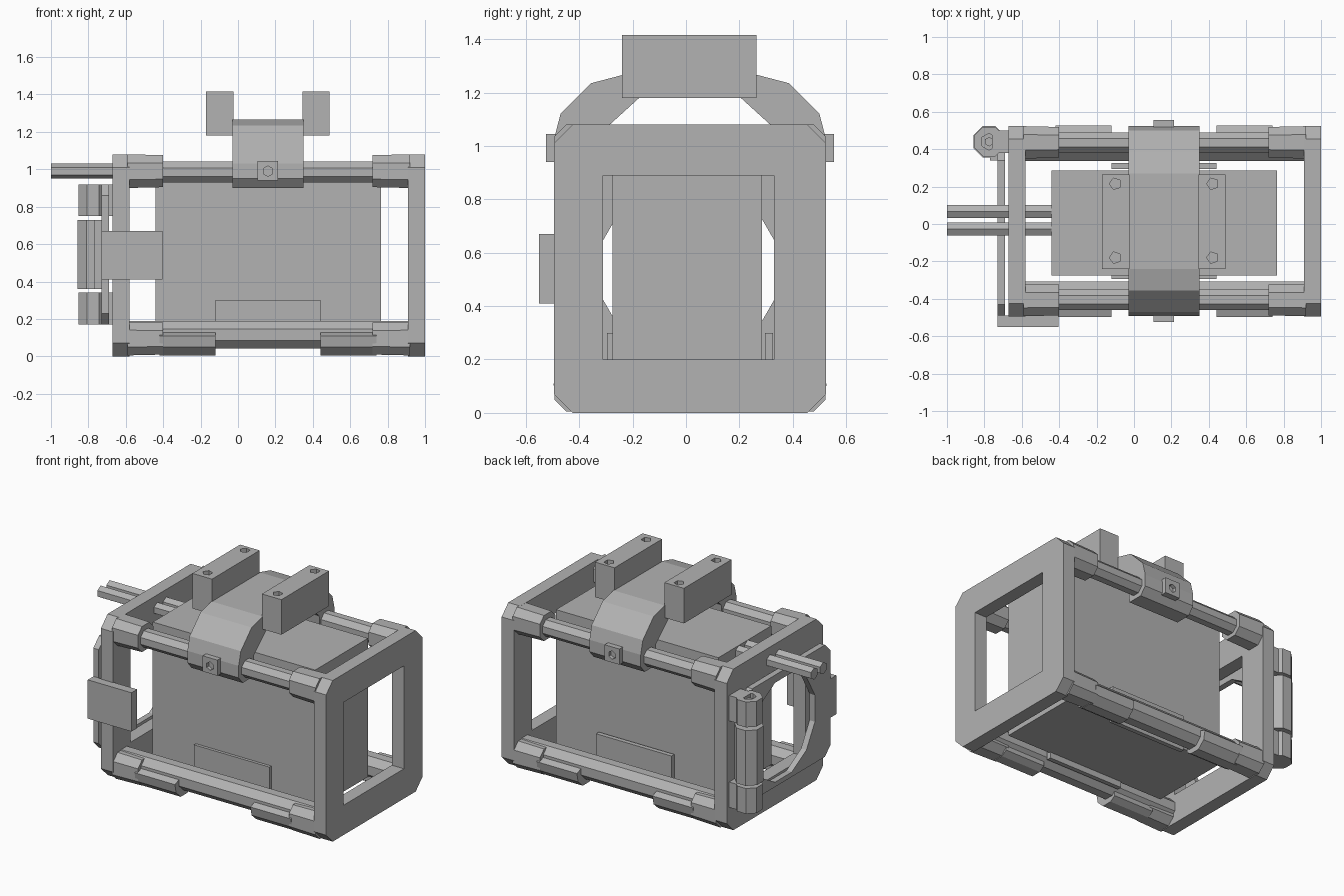
import bpy, bmesh, math
from mathutils import Vector

cube = bpy.data.objects.get("Cube")
if cube:
    bpy.data.objects.remove(cube, do_unlink=True)

grey = bpy.data.materials.new("plain grey")
grey.use_nodes = True
tone = (0.45, 0.45, 0.45, 1)
grey.diffuse_color = tone
grey.node_tree.nodes["Principled BSDF"].inputs["Base Color"].default_value = tone


def prism(name, pts, axis, lo, hi, end_scale=1.0):
    """Extrude a 2D outline along an axis; end_scale shrinks the far end."""
    def place(p, q, d):
        return {"x": (d, p, q), "y": (p, d, q), "z": (p, q, d)}[axis]
    cp = sum(p for p, q in pts) / len(pts)
    cq = sum(q for p, q in pts) / len(pts)
    bm = bmesh.new()
    near = [bm.verts.new(place(p, q, lo)) for p, q in pts]
    far = [bm.verts.new(place(cp + (p - cp) * end_scale, cq + (q - cq) * end_scale, hi))
           for p, q in pts]
    bm.faces.new(near)
    bm.faces.new(far[::-1])
    for i in range(len(pts)):
        j = (i + 1) % len(pts)
        bm.faces.new((near[i], far[i], far[j], near[j]))
    bmesh.ops.recalc_face_normals(bm, faces=bm.faces)
    mesh = bpy.data.meshes.new(name)
    bm.to_mesh(mesh)
    bm.free()
    mesh.materials.append(grey)
    obj = bpy.data.objects.new(name, mesh)
    bpy.context.collection.objects.link(obj)
    return obj


def rect(p0, p1, q0, q1, c=0.0):
    """Rectangle outline with optional chamfered corners."""
    if not c:
        return [(p0, q0), (p1, q0), (p1, q1), (p0, q1)]
    return [(p0 + c, q0), (p1 - c, q0), (p1, q0 + c), (p1, q1 - c),
            (p1 - c, q1), (p0 + c, q1), (p0, q1 - c), (p0, q0 + c)]


def ngon(p, q, r, n):
    return [(p + r * math.cos(math.tau * (i + 0.5) / n),
             q + r * math.sin(math.tau * (i + 0.5) / n)) for i in range(n)]


def box(name, x0, x1, y0, y1, z0, z1):
    return prism(name, rect(x0, x1, y0, y1), "z", z0, z1)


def cut(obj, cutter):
    """Subtract the cutter and remove it."""
    mod = obj.modifiers.new("cut", "BOOLEAN")
    mod.operation = "DIFFERENCE"
    mod.solver = "EXACT"
    mod.object = cutter
    bpy.context.view_layer.objects.active = obj
    bpy.ops.object.modifier_apply(modifier=mod.name)
    bpy.data.objects.remove(cutter, do_unlink=True)


MID = 0.015  # middle of the cage across y

# End frames with square windows
for name, x0, x1 in (("left_end_frame", 0.91, 1.0), ("right_end_frame", -0.67, -0.58)):
    frame = prism(name, rect(-0.495, 0.525, 0, 1.08, 0.07), "x", x0, x1)
    cut(frame, prism("window_cutter", rect(-0.31, 0.33, 0.2, 0.89), "x", x0 - 0.1, x1 + 0.1))

# Main body held in the cage
box("main_body", -0.44, 0.765, -0.275, 0.285, 0.1, 1.03)

for side, label in ((-1, "front"), (1, "back")):
    def ys(a, b):
        return sorted((MID + side * a, MID + side * b))

    # Long rods
    prism(label + "_upper_rod", ngon(MID + side * 0.42, 0.985, 0.06, 8), "x", -0.62, 0.95)
    prism(label + "_lower_rod", ngon(MID + side * 0.395, 0.115, 0.08, 8), "x", -0.62, 0.95)

    # Corner sockets that taper away from the frames
    y0, y1 = ys(0.335, 0.508)
    for end, xa, xb in (("left", 0.92, 0.72), ("right", -0.59, -0.4)):
        prism(f"{label}_{end}_upper_socket", rect(y0, y1, 0.9, 1.08, 0.045), "x", xa, xb, 0.95)
        prism(f"{label}_{end}_lower_socket", rect(y0, y1, 0.005, 0.185, 0.045), "x", xa, xb, 0.95)

    # Open half shells under the lower rods
    shell = [(0.34, 0.03), (0.38, 0.005), (0.45, 0.005), (0.5, 0.05), (0.512, 0.11),
             (0.46, 0.13), (0.4, 0.06), (0.34, 0.06)]
    shell = [(MID + side * y, z) for y, z in shell]
    prism(label + "_left_half_shell", shell, "x", 0.44, 0.74)
    prism(label + "_right_half_shell", shell, "x", -0.42, -0.12)

    # Low retaining plate against the body
    box(label + "_retaining_plate", -0.12, 0.44, *ys(0.28, 0.31), 0.06, 0.3)

    # Clamp bolt block with a pocket
    block = box(label + "_bolt_block", 0.105, 0.215, *ys(0.47, 0.54), 0.94, 1.045)
    cut(block, prism("bolt_cutter", ngon(0.16, 0.99, 0.028, 6), "y", *ys(0.515, 0.6)))

# Saddle strap arched over the body and gripping both upper rods
half = [(0.255, 1.265), (0.37, 1.235), (0.485, 1.12), (0.508, 1.03), (0.508, 0.95),
        (0.465, 0.9), (0.36, 0.9), (0.345, 1.04), (0.3, 1.08), (0.19, 1.18)]
outline = [(MID + y, z) for y, z in half] + [(MID - y, z) for y, z in reversed(half)]
prism("saddle_strap", outline, "x", -0.03, 0.35)

# Top mounting blocks with screw holes
for name, x0, x1 in (("right_mount_block", -0.17, -0.025), ("left_mount_block", 0.345, 0.49)):
    block = box(name, x0, x1, -0.24, 0.265, 1.18, 1.415)
    xc = -0.1 if x0 < 0 else 0.42
    for y in (-0.18, 0.215):
        cut(block, prism("screw_cutter", ngon(xc, y, 0.032, 5), "z", 1.3, 1.5))

# Twin bars sticking out past the right end
for name, y in (("front_side_bar", -0.027), ("back_side_bar", 0.068)):
    prism(name, ngon(y, 0.99, 0.04, 6), "x", -1.0, -0.4)

# Hinged door with a round opening
door = prism("door", rect(-0.49, 0.4, 0.17, 0.92, 0.06), "x", -0.73, -0.69)
cut(door, prism("opening_cutter", ngon(0.01, 0.535, 0.345, 12), "x", -0.8, -0.6))
box("door_latch", -0.73, -0.405, -0.55, -0.49, 0.41, 0.67)

# Hinge knuckles, with lugs joining them to frame and door
for name, z0, z1, r in (("lower_knuckle", 0.17, 0.34, 0.085),
                        ("middle_knuckle", 0.36, 0.73, 0.09),
                        ("upper_knuckle", 0.75, 0.92, 0.085)):
    knuckle = prism(name, ngon(-0.775, 0.44, r, 8), "z", z0, z1)
    if name == "upper_knuckle":
        cut(knuckle, prism("pin_cutter", ngon(-0.775, 0.44, 0.045, 6), "z", 0.86, 1.0))
        prism("hinge_pin", ngon(-0.775, 0.44, 0.025, 6), "z", 0.8, 0.9)
    if name == "middle_knuckle":
        box("door_lug", -0.77, -0.69, 0.34, 0.44, z0, z1)
    else:
        box(name + "_lug", -0.76, -0.65, 0.38, 0.5, z0, z1)
